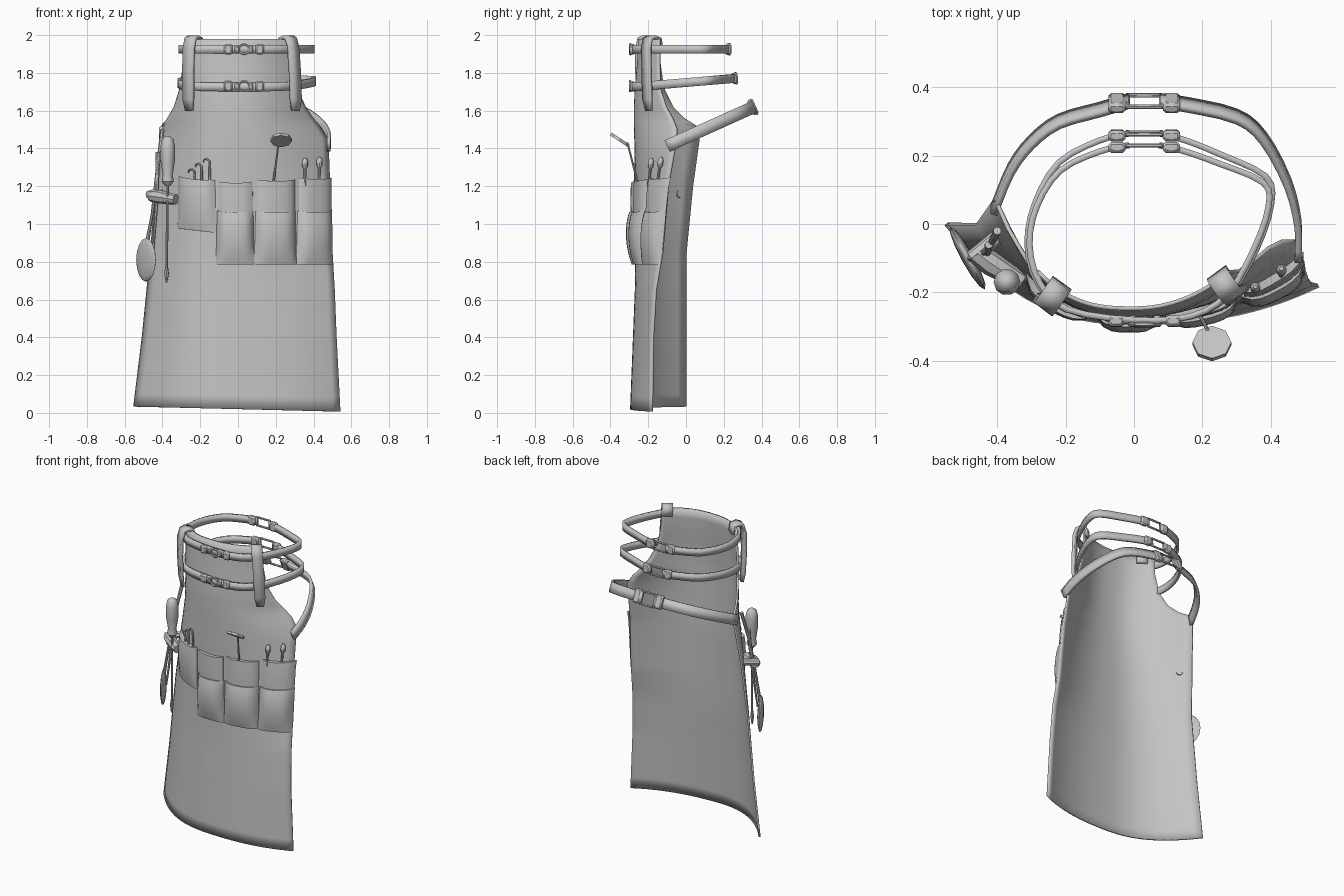
import bpy, bmesh, math
from mathutils import Vector, Matrix

if "Cube" in bpy.data.objects:
    bpy.data.objects.remove(bpy.data.objects["Cube"])

grey = bpy.data.materials.new("plain_grey")
grey.diffuse_color = (0.55, 0.55, 0.55, 1)
grey.use_nodes = True
grey.node_tree.nodes["Principled BSDF"].inputs["Base Color"].default_value = grey.diffuse_color


def make(name, bm, thick=0, angle=40):
    """Turn a bmesh into a smooth-shaded object, optionally thickened."""
    bmesh.ops.recalc_face_normals(bm, faces=bm.faces)
    me = bpy.data.meshes.new(name)
    bm.to_mesh(me)
    bm.free()
    me.materials.append(grey)
    ob = bpy.data.objects.new(name, me)
    bpy.context.collection.objects.link(ob)
    if thick:
        s = ob.modifiers.new("thickness", 'SOLIDIFY')
        s.thickness, s.offset = thick, 0
    bpy.ops.object.select_all(action='DESELECT')
    ob.select_set(True)
    bpy.context.view_layer.objects.active = ob
    bpy.ops.object.shade_smooth_by_angle(angle=math.radians(angle))
    return ob


def grid(bm, rows, wrap=False):
    """Skin rows of points with quads."""
    vs = [[bm.verts.new(p) for p in r] for r in rows]
    n = len(rows[0])
    for a, b in zip(vs, vs[1:]):
        for i in range(n if wrap else n - 1):
            j = (i + 1) % n
            bm.faces.new((a[i], a[j], b[j], b[i]))
    return vs


def smooth_path(pts, k=3):
    """Catmull-Rom refinement of a path."""
    P = [Vector(p) for p in pts]
    P = [2 * P[0] - P[1]] + P + [2 * P[-1] - P[-2]]
    out = []
    for a, b, c, d in zip(P, P[1:], P[2:], P[3:]):
        for i in range(k):
            t = i / k
            out.append(0.5 * (2 * b + (c - a) * t + (2 * a - 5 * b + 4 * c - d) * t * t
                              + (3 * b - a - 3 * c + d) * t ** 3))
    return out + [P[-2]]


def tube(name, pts, radii, n=8):
    """Round rod with a radius at each point."""
    bm = bmesh.new()
    P = [Vector(p) for p in pts]
    rows = []
    for i, p in enumerate(P):
        d = P[min(i + 1, len(P) - 1)] - P[max(i - 1, 0)]
        q = d.to_track_quat('Z', 'Y')
        rows.append([p + q @ Vector((radii[i] * math.cos(a), radii[i] * math.sin(a), 0))
                     for a in (2 * math.pi * k / n for k in range(n))])
    vs = grid(bm, rows, True)
    bm.faces.new(vs[0])
    bm.faces.new(vs[-1])
    return make(name, bm)


def box(name, loc, size, rot=0, axis='X'):
    bm = bmesh.new()
    bmesh.ops.create_cube(bm, size=1, matrix=Matrix.Translation(loc)
                          @ Matrix.Rotation(rot, 4, axis) @ Matrix.Diagonal((*size, 1)))
    bmesh.ops.bevel(bm, geom=bm.edges[:], offset=min(size) * 0.25, segments=1, affect='EDGES')
    return make(name, bm)


# Apron outline: z, left x, left y, middle y, right x, right y
OUTLINE = [(0.02, -.55, 0, -.29, .54, -.18), (.4, -.505, 0, -.275, .52, -.175),
           (.65, -.48, 0, -.265, .51, -.16), (.85, -.46, 0, -.262, .498, -.125),
           (1.2, -.435, .035, -.262, .485, -.095),
           (1.45, -.41, .07, -.268, .475, -.05), (1.51, -.405, .07, -.27, .435, -.05),
           (1.56, -.37, -.01, -.27, .395, -.07), (1.62, -.335, -.07, -.27, .355, -.105),
           (1.72, -.305, -.12, -.265, .31, -.137), (1.86, -.285, -.14, -.252, .285, -.14),
           (1.98, -.28, -.14, -.247, .28, -.14)]


def outline(z):
    z = min(max(z, .02), 1.98)
    for a, b in zip(OUTLINE, OUTLINE[1:]):
        if z <= b[0]:
            t = (z - a[0]) / (b[0] - a[0])
            return [p + (q - p) * t for p, q in zip(a, b)]


def surf(x, z, d=0):
    """Point on the apron front, pushed out by d."""
    _, lx, ly, c, rx, ry = outline(z)
    h = min(1, max(0, z / 1.2))
    xe, ye, k = (lx, ly, 2.4 + .4 * h) if x < 0 else (rx, ry, 2.4 - .3 * h)
    u = abs(x / xe)
    y = c + (ye - c) * u ** k
    slope = (ye - c) * k * u ** (k - 1) / xe
    return Vector((x, y, z)) + Vector((slope, -1, 0)).normalized() * d


# Apron sheet
zs = sorted({round(.02 + i * .07, 3) for i in range(20)} | {r[0] for r in OUTLINE}
            | {1.54, 1.59, 1.66, 1.79, 1.92})
rows = []
for z in zs:
    o = outline(z)
    row = []
    for i in range(29):
        u = i / 14 - 1
        p = surf(u * (-o[1] if u < 0 else o[4]), z)
        p.z -= .014 * u * max(0, 1 - z / .4)
        row.append(p)
    rows.append(row)
bm = bmesh.new()
grid(bm, rows)
make("apron", bm, .012, 60)


# Pockets: pillowed patches that follow the apron
def pocket(name, x0, x1, z0, z1, rim, belly, tilt=0, flare=0):
    bm = bmesh.new()
    n, m = 8, 8
    rows = []
    for j in range(m + 1):
        v = j / m
        row = []
        for i in range(n + 1):
            u = 2 * i / n - 1
            x = (x0 + x1) / 2 + u * (x1 - x0) / 2 * (1 - flare * v)
            z = z0 + (z1 - z0) * v + tilt * u - .008 * (1 - u * u) * v
            d = (rim * v + belly * math.sin(math.pi * min(1, v * .9 + .08)) ** .7) * (1 - u ** 4)
            row.append(surf(x, z, d + .012))
        rows.append([surf(row[0].x, row[0].z, .003)] + row + [surf(row[-1].x, row[-1].z, .003)])
    # bottom and top lips reach back to the apron
    lips = [[surf(p.x, p.z, .003) for p in r] for r in (rows[0], rows[-1])]
    grid(bm, [lips[0]] + rows + [lips[1]])
    bmesh.ops.remove_doubles(bm, verts=bm.verts, dist=.0005)
    make(name, bm)


pocket("small_pocket", -.31, -.115, .965, 1.245, .024, .018, -.012, .04)
for k, (a, b) in enumerate([(-.115, .085), (.085, .305), (.305, .495)]):
    pocket(f"tall_pocket_{k}", a + .01, b - .005, .82, 1.225 + .01 * k, .016, .01, 0, .04)
    pocket(f"front_pocket_{k}", a, b, .785, 1.07, .023, .032, 0, .06)


# Straps: flat bands along a path with a fixed up direction
def band(name, pts, width, up=(0, 0, 1), thick=.016):
    up = Vector(up).normalized() * width / 2
    bm = bmesh.new()
    grid(bm, [[p - up, p + up] for p in smooth_path(pts)])
    make(name, bm, thick)


RING = [(-.015, .265), (-.1, .245), (-.22, .18), (-.29, .06), (-.312, -.06), (-.283, -.17),
        (-.2, -.25), (0, -.281), (.17, -.27), (.28, -.205), (.36, -.07), (.402, .06),
        (.385, .14), (.25, .205), (.15, .245), (.075, .265)]
BELT_L = [(-.41, .04), (-.36, .16), (-.3, .24), (-.22, .3), (-.1, .335), (-.015, .36)]
BELT_R = [(.075, .36), (.15, .35), (.3, .315), (.38, .25), (.45, .12), (.48, 0), (.48, -.1)]


def buckle(name, y, z, h, lean):
    """Square frame joining two strap ends, with a keeper on each side."""
    up = Vector((0, -math.sin(lean), math.cos(lean)))
    c = Vector((.03, y, z))
    for s in (-1, 1):
        box(f"{name}_bar", c + up * s * h / 2, (.11, .012, .012), lean)
        box(f"{name}_post", c + Vector((s * .05, 0, 0)), (.014, .016, h), lean)
        # folded strap end around the frame
        box(f"{name}_keeper", c + Vector((s * .08, -.006, 0)), (.05, .032, h * 1.1), lean)


band("upper_neck_strap", [(x * .98, y * (.87 if y > 0 else 1), 1.925) for x, y in RING], .046, thick=.018)
band("lower_neck_strap", [(x, y, 1.725 + (y + .28) * .085) for x, y in RING], .046, thick=.018)
for name, pts in (("left_back_strap", BELT_L), ("right_back_strap", BELT_R)):
    band(name, [(x, y, 1.458 + .45 * y) for x, y in pts], .066, (0, -.42, .9), .02)
buckle("upper_buckle", .23, 1.925, .055, 0)
buckle("lower_buckle", .265, 1.771, .055, .08)
buckle("back_buckle", .36, 1.62, .08, .42)

# Front clasps on the two neck straps
for z, y in ((1.925, -.284), (1.73, -.286)):
    for x, w in ((-.052, .045), (.115, .045), (-.005, .025), (.068, .025)):
        box("clasp_keeper", (x, y, z), (w, .032, .054 if w > .03 else .04))
    ring = [(.032 + .03 * math.cos(a), y - .01, z + .026 * math.sin(a))
            for a in (math.pi * k / 6 for k in range(13))]
    tube("clasp_ring", ring, [.007] * 13, 6)

# Hanging loops folded over the bib edge
for name, xt, xb in (("left_loop", -.222, -.235), ("right_loop", .25, .283)):
    prof = [(.035, 1.6), (.046, 1.66), (.058, 1.8), (.062, 1.93), (.05, 1.98), (.025, 1.99),
            (-.008, 1.98), (-.016, 1.93)]
    bm = bmesh.new()
    rows = []
    for d, z in prof:
        x = xb + (xt - xb) * (z - 1.6) / .4
        c, n = surf(x, z, d), surf(x, z, 1) - surf(x, z)
        side = Vector((-n.y, n.x, 0)) * (.022 if z < 1.62 else .034)
        rows.append([c - side, c + side])
    grid(bm, rows)
    make(name, bm, .018)

# Inspection mirror
tube("mirror_handle", [surf(.18, 1.2, .02), surf(.185, 1.25, .025), (.215, -.31, 1.43)],
     [.006, .006, .005])
c, n = Vector((.228, -.35, 1.445)), Vector((0, .55, .83))
tube("mirror_disc", [c - n * .008, c + n * .008], [.057, .057], 8)

# Small tools in the pockets
for x, h in ((.345, 1.35), (.42, 1.355)):
    tube("swab", [surf(x, z, .02) for z in (1.2, h - .06, h - .045, h - .015, h)],
         [.007, .007, .015, .015, .006])
for x, h in ((-.225, 1.29), (-.19, 1.32), (-.15, 1.345)):
    tube("hook_pick", [surf(x + dx, h + dz, .02) for dx, dz in
         ((.006, 1.2 - h), (.006, -.04), (.004, -.012), (-.01, 0), (-.022, -.004), (-.026, -.018))],
         [.007, .006, .006, .006, .005, .004], 6)

# Screwdriver at the left side
tube("screwdriver_handle", [(-.372, -.17, z) for z in (1.2, 1.225, 1.26, 1.33, 1.41, 1.45, 1.465)],
     [.013, .032, .026, .037, .039, .03, .01], 10)
tube("screwdriver_blade", [(-.372, -.17, 1.22), (-.378, -.165, .78), (-.378, -.165, .74),
     (-.379, -.165, .69)], [.007, .007, .012, .005])

# Tool holder and spoon
tube("holder_band", [(-.46, -.085, 1.15), (-.42, -.115, 1.145), (-.33, -.17, 1.13)],
     [.032, .036, .028])
tube("holder_tab", [(-.475, -.1, 1.155), (-.39, -.03, 1.16)], [.022, .022])
tube("spoon_shaft", [(-.40, -.02, 1.5), (-.425, -.07, 1.3), (-.455, -.1, 1.05),
     (-.485, -.1, .88)], [.012, .01, .008, .012])
tube("probe_shaft", [(-.425, -.06, 1.38), (-.43, -.09, 1.12), (-.45, -.12, .84)],
     [.012, .01, .005])
bm = bmesh.new()
bmesh.ops.create_uvsphere(bm, u_segments=12, v_segments=8, radius=1,
                          matrix=Matrix.Translation((-.487, -.1, .81))
                          @ Matrix.Rotation(math.radians(-61), 4, 'Z')
                          @ Matrix.Diagonal((.105, .018, .115, 1)))
make("spoon_bowl", bm)
